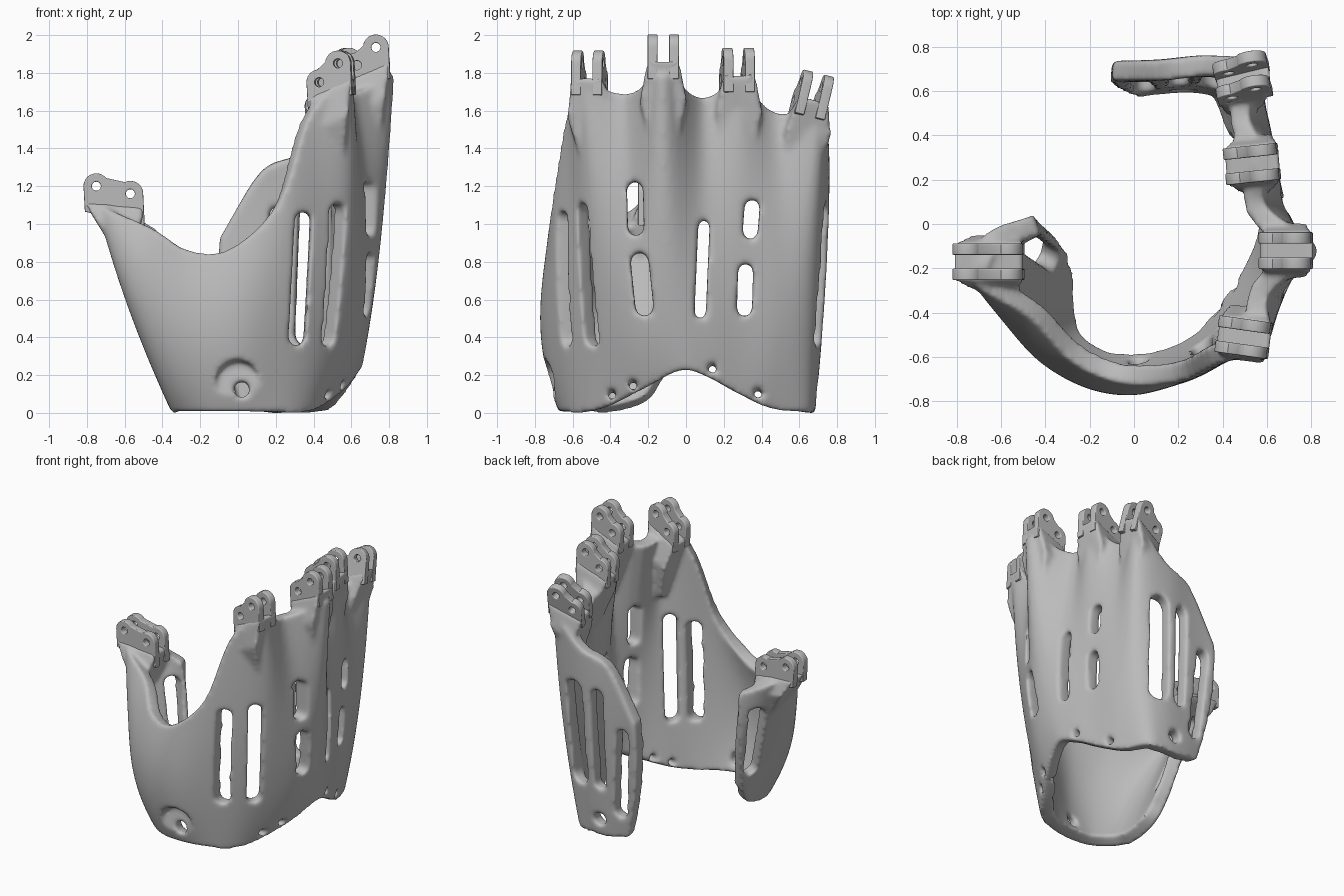
import bpy, bmesh, math
from mathutils import Vector, Matrix

if "Cube" in bpy.data.objects:
    bpy.data.objects.remove(bpy.data.objects["Cube"])

grey = bpy.data.materials.new("plain grey")
grey.use_nodes = True
grey.diffuse_color = (0.5, 0.5, 0.5, 1)
grey.node_tree.nodes["Principled BSDF"].inputs["Base Color"].default_value = grey.diffuse_color


def add_object(name, bm):
    bmesh.ops.recalc_face_normals(bm, faces=bm.faces)
    mesh = bpy.data.meshes.new(name)
    bm.to_mesh(mesh)
    bm.free()
    mesh.materials.append(grey)
    obj = bpy.data.objects.new(name, mesh)
    bpy.context.collection.objects.link(obj)
    return obj


def make_active(obj):
    bpy.ops.object.select_all(action='DESELECT')
    obj.select_set(True)
    bpy.context.view_layer.objects.active = obj


def spline(points, steps):
    """Smooth open curve through the points."""
    pts = [Vector(p) for p in points]
    pts = [pts[0] * 2 - pts[1]] + pts + [pts[-1] * 2 - pts[-2]]
    out = []
    for a, b, c, d in zip(pts, pts[1:], pts[2:], pts[3:]):
        for k in range(steps):
            t = k / steps
            out.append(b + (c - a) * t / 2 + (a * 2 - b * 5 + c * 4 - d) * t**2 / 2
                       + (b * 3 - a - c * 3 + d) * t**3 / 2)
    return out + [pts[-2]]


# Three guide curves run round the wall from the thumb edge to the back edge
low = [(-.38, -.11, .19), (-.36, -.2, .06), (-.35, -.38, 0), (-.31, -.53, 0), (-.16, -.65, 0),
       (.04, -.67, 0), (.22, -.63, 0), (.35, -.55, 0), (.45, -.42, .03), (.57, -.23, .12),
       (.65, -.03, .22), (.63, .11, .19), (.57, .28, .1), (.5, .45, .02), (.42, .64, 0),
       (.3, .68, 0), (.15, .68, 0), (0, .66, .03)]
middle = [(-.44, .01, .6), (-.54, -.13, .6), (-.59, -.36, .58), (-.47, -.58, .5), (-.24, -.73, .45),
          (0, -.77, .45), (.24, -.7, .6), (.43, -.6, .8), (.58, -.48, .8), (.69, -.29, .8),
          (.75, -.1, .85), (.68, .1, .85), (.64, .3, .85), (.6, .5, .8), (.54, .67, .8),
          (.35, .74, .75), (.1, .73, .7), (-.09, .71, .5)]
high = [(-.45, .04, .97), (-.67, -.04, 1.07), (-.74, -.25, 1.1), (-.47, -.42, .99), (-.28, -.62, .87),
        (-.05, -.72, .87), (.22, -.71, 1.12), (.39, -.63, 1.6), (.6, -.55, 1.74), (.61, -.32, 1.69),
        (.83, -.12, 1.79), (.59, .09, 1.67), (.63, .28, 1.76), (.52, .48, 1.59), (.58, .72, 1.6),
        (.34, .76, 1.38), (.12, .74, 1.28), (-.09, .74, .92)]

rows = 24
bm = bmesh.new()
grid = []
for a, b, c in zip(*(spline(guide, 6) for guide in (low, middle, high))):
    column = []
    for r in range(rows + 1):
        t = r / rows
        point = a * (1 - t) * (1 - 2 * t) + b * 4 * t * (1 - t) + c * t * (2 * t - 1)
        column.append(bm.verts.new(point))
    grid.append(column)
for p, q in zip(grid, grid[1:]):
    for r in range(rows):
        bm.faces.new((p[r], q[r], q[r + 1], p[r + 1]))
mesh = bpy.data.meshes.new("palm_shell")
bm.to_mesh(mesh)
bm.free()
mesh.materials.append(grey)
shell = bpy.data.objects.new("palm_shell", mesh)
bpy.context.collection.objects.link(shell)

# Cutters for the vent slots and cord holes
cut = bmesh.new()


def slot(top, bottom, width, out, reach=.19):
    top, bottom, out = Vector(top), Vector(bottom), Vector(out).normalized()
    along = top - bottom
    along = (along - out * along.dot(out)).normalized() if along.length > 0 else out.orthogonal().normalized()
    side = along.cross(out)
    ring = []
    for k in range(24):
        angle = math.pi * (k + .5) / 12
        centre = top if k < 12 else bottom
        ring.append(centre + (side * math.cos(angle) + along * math.sin(angle)) * width / 2)
    loops = [[cut.verts.new(p + out * s) for p in ring] for s in (-reach, reach)]
    cut.faces.new(loops[0])
    cut.faces.new(loops[1])
    for k in range(24):
        n = (k + 1) % 24
        cut.faces.new((loops[0][k], loops[0][n], loops[1][n], loops[1][k]))


def hole(centre, width, out, reach=.16):
    slot(centre, centre, width, out, reach)


slot((.345, -.66, 1.02), (.31, -.62, .4), .09, (.1, -1, 0))
slot((.53, -.55, 1.06), (.46, -.48, .4), .095, (.7, -.7, 0))
right = (1, 0, 0)
slot((.7, -.27, 1.18), (.7, -.265, .98), .085, right)
slot((.69, -.245, .8), (.69, -.22, .56), .095, right)
slot((.7, .095, .99), (.68, .075, .53), .06, right)
slot((.66, .35, 1.09), (.66, .34, .96), .08, right)
slot((.65, .315, .75), (.63, .31, .55), .08, right)
back = (0, 1, 0)
slot((.395, .73, 1.05), (.37, .69, .42), .135, (.1, 1, 0))
slot((.21, .73, 1.05), (.2, .71, .4), .085, back)
slot((.01, .7, .8), (.05, .66, .22), .09, back)
slot((-.52, -.06, .82), (-.43, -.13, .36), .1, (-1, .5, 0))
front = (0, -1, .15)
hole((.02, -.71, .13), .085, front)
hole((0, -.815, .17), .24, front, .12)
hole((.22, .67, .12), .09, back)
for rim in ((.63, .14, .24), (.55, .38, .11), (.55, -.28, .15), (.48, -.39, .1)):
    hole(rim, .05, (1, 0, .2), .15)
cutter = add_object("slot_cutter", cut)
cutter.hide_render = True

# Knuckles: outer and inner pivot holes (x, z), y, lean, yaw, and the root on the wall
knuckles = {
    "index": ((.44, 1.75), (.54, 1.85), -.51, 0, -8, (.52, -.47, 1.25)),
    "middle": ((.63, 1.84), (.73, 1.935), -.12, 0, 0, (.71, -.12, 1.35)),
    "ring": ((.475, 1.77), (.58, 1.865), .27, 0, 6, (.57, .28, 1.3)),
    "little": ((.43, 1.64), (.54, 1.735), .655, -14, 8, (.49, .6, 1.2)),
    "thumb": ((-.75, 1.2), (-.57, 1.16), -.17, 0, 0, (-.59, -.18, .8)),
}
blocks = bmesh.new()
lobe = .062


def pose(a, b, y, lean, yaw):
    pivot = Vector(((a[0] + b[0]) / 2, y, a[1]))
    turn = Matrix.Rotation(math.radians(yaw), 4, 'Z') @ Matrix.Rotation(math.radians(lean), 4, 'X')
    return Matrix.Translation(pivot) @ turn @ Matrix.Translation(-pivot)


def block(a, b, y, lean, yaw, root):
    """Wedge that swells from the wall to a shoulder and narrows to the fork."""
    tilt = pose(a, b, y, lean, yaw)
    rings = [[], [], []]
    for sx, sy in ((-1, -1), (1, -1), (1, 1), (-1, 1)):
        bottom = Vector(root) + Vector((sx * .03, sy * .06, 0))
        x, z = (a[0] - .068, a[1] - .08) if sx < 0 else (b[0] + .078, b[1] - .07)
        top = tilt @ Vector((x, y + sy * .085, z))
        shoulder = bottom.lerp(top, .6) + Vector((0, sy * .05, 0))
        for ring, point in zip(rings, (bottom, shoulder, top)):
            ring.append(blocks.verts.new(point))
    blocks.faces.new(rings[0])
    blocks.faces.new(rings[2])
    for under, over in zip(rings, rings[1:]):
        for k in range(4):
            n = (k + 1) % 4
            blocks.faces.new((under[k], under[n], over[n], over[k]))


def arc(centre, start, end, radius, steps=14):
    angles = [math.radians(start + (end - start) * k / steps) for k in range(steps + 1)]
    return [(centre[0] + radius * math.cos(t), centre[1] + radius * math.sin(t)) for t in angles]


def prong(name, a, b, y, lean, yaw, offset):
    """Two-lobed plate with two pivot holes."""
    slope = math.degrees(math.atan2(b[1] - a[1], b[0] - a[0]))
    outline = arc(a, 180, slope + 50, lobe) + arc(b, slope + 130, 0, lobe)
    outline += [(b[0] + .07, b[1] - .16), (a[0] - .055, a[1] - .13)]
    curve = bpy.data.curves.new(name, 'CURVE')
    curve.dimensions = '2D'
    curve.fill_mode = 'BOTH'
    curve.extrude = .02
    curve.bevel_depth = .006
    for path in (outline, arc(a, 0, 345, .03, 23), arc(b, 0, 345, .03, 23)):
        line = curve.splines.new('POLY')
        line.points.add(len(path) - 1)
        for point, (x, z) in zip(line.points, path):
            point.co = (x, z, 0, 1)
        line.use_cyclic_u = True
    curve.materials.append(grey)
    obj = bpy.data.objects.new(name, curve)
    bpy.context.collection.objects.link(obj)
    stand = Matrix.Translation((0, y + offset, 0)) @ Matrix.Rotation(math.pi / 2, 4, 'X')
    obj.matrix_world = pose(a, b, y, lean, yaw) @ stand
    make_active(obj)
    bpy.ops.object.convert(target='MESH')
    bpy.ops.object.shade_smooth_by_angle(angle=math.radians(35))


for finger, (a, b, y, lean, yaw, root) in knuckles.items():
    block(a, b, y, lean, yaw, root)
    for side, offset in (("front", -.057), ("back", .057)):
        prong(finger + "_prong_" + side, a, b, y, lean, yaw, offset)
knuckle_blocks = add_object("knuckle_blocks", blocks)
knuckle_blocks.hide_render = True

# Thicken, cut and merge the wall, then soften it into one moulded body
solid = shell.modifiers.new("thickness", 'SOLIDIFY')
solid.thickness = .095
solid.offset = -1
for label, operation, operand in (("slots", 'DIFFERENCE', cutter), ("knuckles", 'UNION', knuckle_blocks)):
    mod = shell.modifiers.new(label, 'BOOLEAN')
    mod.operation = operation
    mod.solver = 'EXACT'
    mod.object = operand
    mod.use_self = True
remesh = shell.modifiers.new("mould", 'REMESH')
remesh.mode = 'VOXEL'
remesh.voxel_size = .013
soften = shell.modifiers.new("soften", 'SMOOTH')
soften.factor = .5
soften.iterations = 14
make_active(shell)
bpy.ops.object.convert(target='MESH')
bpy.ops.object.shade_smooth_by_angle(angle=math.radians(50))
for helper in (cutter, knuckle_blocks):
    bpy.data.objects.remove(helper)
